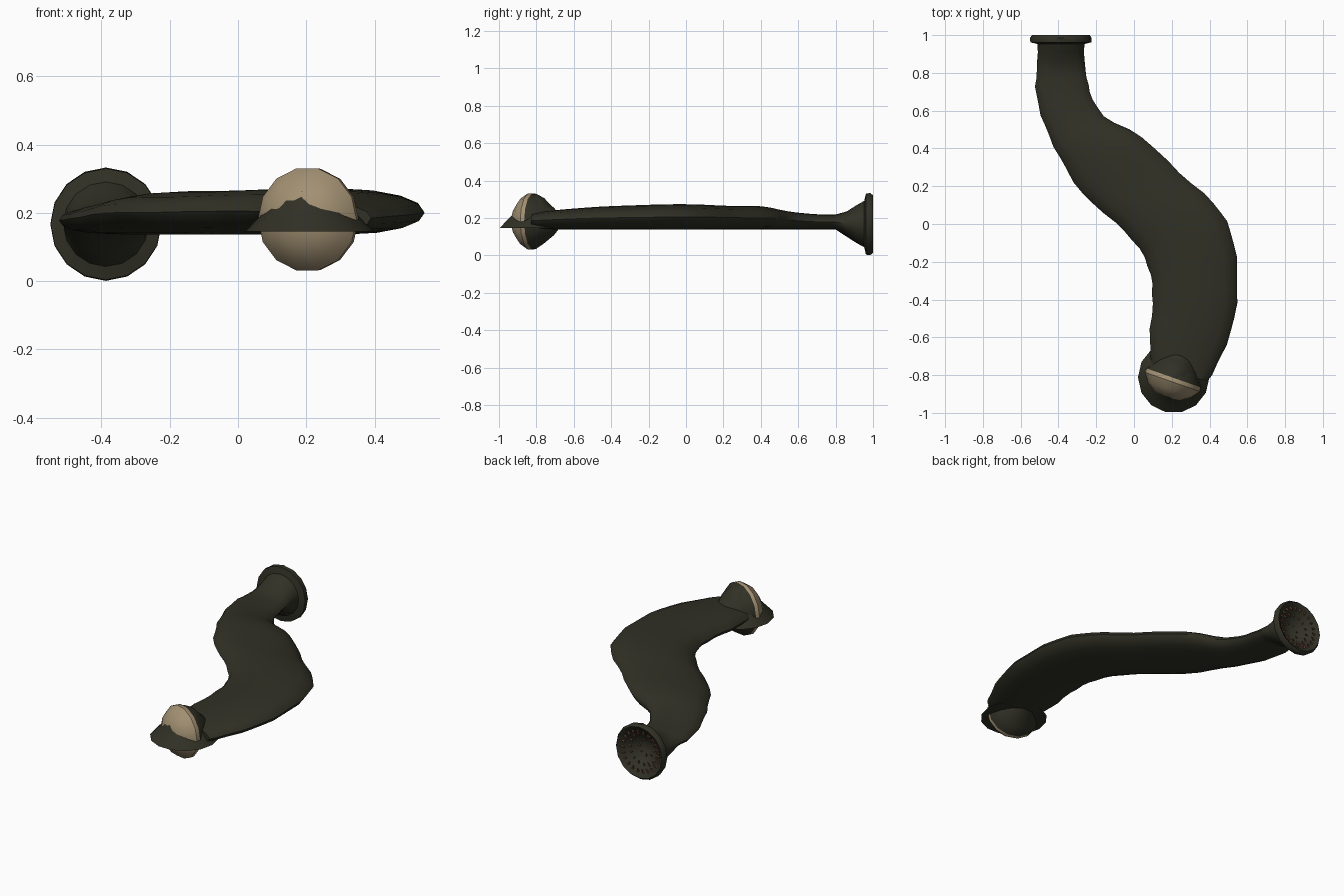
import bpy, bmesh, math
from mathutils import Vector, Matrix

cube = bpy.data.objects.get("Cube")
if cube:
    bpy.data.objects.remove(cube)


def material(name, rgb):
    m = bpy.data.materials.new(name)
    m.use_nodes = True
    m.diffuse_color = (*rgb, 1)
    bsdf = m.node_tree.nodes["Principled BSDF"]
    bsdf.inputs["Base Color"].default_value = (*rgb, 1)
    bsdf.inputs["Roughness"].default_value = 0.8
    return m


skin = material("dark olive skin", (0.03, 0.03, 0.019))
shell = material("tan shell", (0.36, 0.28, 0.17))
tooth = material("reddish tooth", (0.22, 0.08, 0.05))


def finish(name, bm, mats, angle=45):
    bmesh.ops.recalc_face_normals(bm, faces=bm.faces[:])
    mesh = bpy.data.meshes.new(name)
    bm.to_mesh(mesh)
    bm.free()
    for m in mats:
        mesh.materials.append(m)
    ob = bpy.data.objects.new(name, mesh)
    bpy.context.collection.objects.link(ob)
    bpy.ops.object.select_all(action='DESELECT')
    ob.select_set(True)
    bpy.context.view_layer.objects.active = ob
    bpy.ops.object.shade_smooth_by_angle(angle=math.radians(angle))
    return ob


def loft(bm, rings):
    """Skin a list of point rings and close both ends."""
    loops = [[bm.verts.new(p) for p in ring] for ring in rings]
    for a, b in zip(loops, loops[1:]):
        for i in range(len(a)):
            j = (i + 1) % len(a)
            bm.faces.new((a[i], a[j], b[j], b[i]))
    bm.faces.new(loops[0])
    bm.faces.new(loops[-1])


def section(left_x, left_y, right_x, right_y, low, high, n=16):
    """Upright oval between two edge points."""
    a, b = Vector((left_x, left_y, 0)), Vector((right_x, right_y, 0))
    mid, half = (a + b) / 2, (b - a) / 2
    ring = []
    for i in range(n):
        t = 2 * math.pi * i / n
        p = mid + half * math.cos(t)
        p.z = (low + high) / 2 + (high - low) / 2 * math.sin(t)
        ring.append(p)
    return ring


def catmull(p0, p1, p2, p3, t):
    return [0.5 * (2 * b + (c - a) * t + (2 * a - 5 * b + 4 * c - d) * t * t
                   + (3 * b - a - 3 * c + d) * t ** 3)
            for a, b, c, d in zip(p0, p1, p2, p3)]


# Winding body: left edge, right edge, underside and top of each section
stations = [
    (.10, -.78, .39, -.83, .14, .23),
    (.085, -.62, .46, -.70, .137, .245),
    (.10, -.42, .53, -.50, .137, .26),
    (.09, -.27, .545, -.25, .137, .268),
    (.03, -.13, .51, -.04, .137, .273),
    (-.10, .01, .42, .11, .137, .272),
    (-.27, .16, .24, .27, .137, .265),
    (-.39, .35, .04, .46, .137, .262),
    (-.47, .52, -.16, .57, .137, .235),
    (-.515, .68, -.235, .70, .138, .22),
    (-.515, .80, -.255, .80, .138, .218),
]
rings = []
last = len(stations) - 1
for k in range(last):
    near = [stations[min(max(k + o, 0), last)] for o in (-1, 0, 1, 2)]
    for step in range(3):
        s = catmull(*near, step / 3)
        swell = 0.006 * (step == 1)          # gentle ring folds
        s[0] -= swell
        s[2] += swell
        rings.append(section(*s))
rings.append(section(*stations[-1]))

# Flared rear sucker, its lip and its hollow throat
MX, MZ = -.387, .167
for y, rx, rz in ((.86, .126, .068), (.91, .122, .10), (.953, .125, .124),
                  (.962, .162, .163), (.985, .163, .166), (1.0, .153, .154),
                  (.985, .128, .128), (.945, .095, .095), (.90, .045, .045)):
    rings.append(section(MX - rx, y, MX + rx, y, MZ - rz, MZ + rz))
bm = bmesh.new()
loft(bm, rings)
finish("body", bm, [skin])

# Rings of teeth leaning into the throat
bm = bmesh.new()
for radius, y, count, size in ((.124, .983, 22, .034), (.095, .95, 16, .026),
                               (.055, .915, 9, .02)):
    for i in range(count):
        t = 2 * math.pi * i / count
        out = Vector((math.cos(t), 0, math.sin(t)))
        aim = (Vector((0, .45, 0)) - out).normalized()
        place = Matrix.Translation(Vector((MX, y, MZ)) + out * radius + aim * size * .4)
        turn = aim.to_track_quat('Z', 'Y').to_matrix().to_4x4()
        bmesh.ops.create_cone(bm, cap_ends=True, segments=5, radius1=size * .22,
                              radius2=0, depth=size, matrix=place @ turn)
finish("throat_teeth", bm, [tooth], 30)


def spin(bm, profile, matrix, n):
    """Turn a radius/height profile around the local z axis."""
    loft(bm, [[matrix @ Vector((r * math.cos(2 * math.pi * i / n),
                                r * math.sin(2 * math.pi * i / n), h))
               for i in range(n)] for r, h in profile])


# Head bulb: tan dome in front, dark cone running back into the body
axis = Vector((-.33, -.94, 0))
frame = (Matrix.Translation((.21, -.815, .181))
         @ axis.to_track_quat('Z', 'Y').to_matrix().to_4x4())
bm = bmesh.new()
spin(bm, ((.03, -.15), (.075, -.11), (.12, -.05), (.152, 0), (.153, .022),
          (.125, .065), (.075, .10), (.02, .115)), frame, 14)
inverse = frame.inverted()
for f in bm.faces:
    f.material_index = int((inverse @ f.calc_center_median()).z > .005)
finish("head_bulb", bm, [skin, shell], 30)

# Bell-shaped hood over the head
bm = bmesh.new()
spin(bm, ((.189, .145), (.158, .178), (.122, .215), (.098, .262), (.055, .306),
          (.012, .329)), Matrix.Translation((.21, -.812, 0)), 14)
finish("head_hood", bm, [skin], 40)
